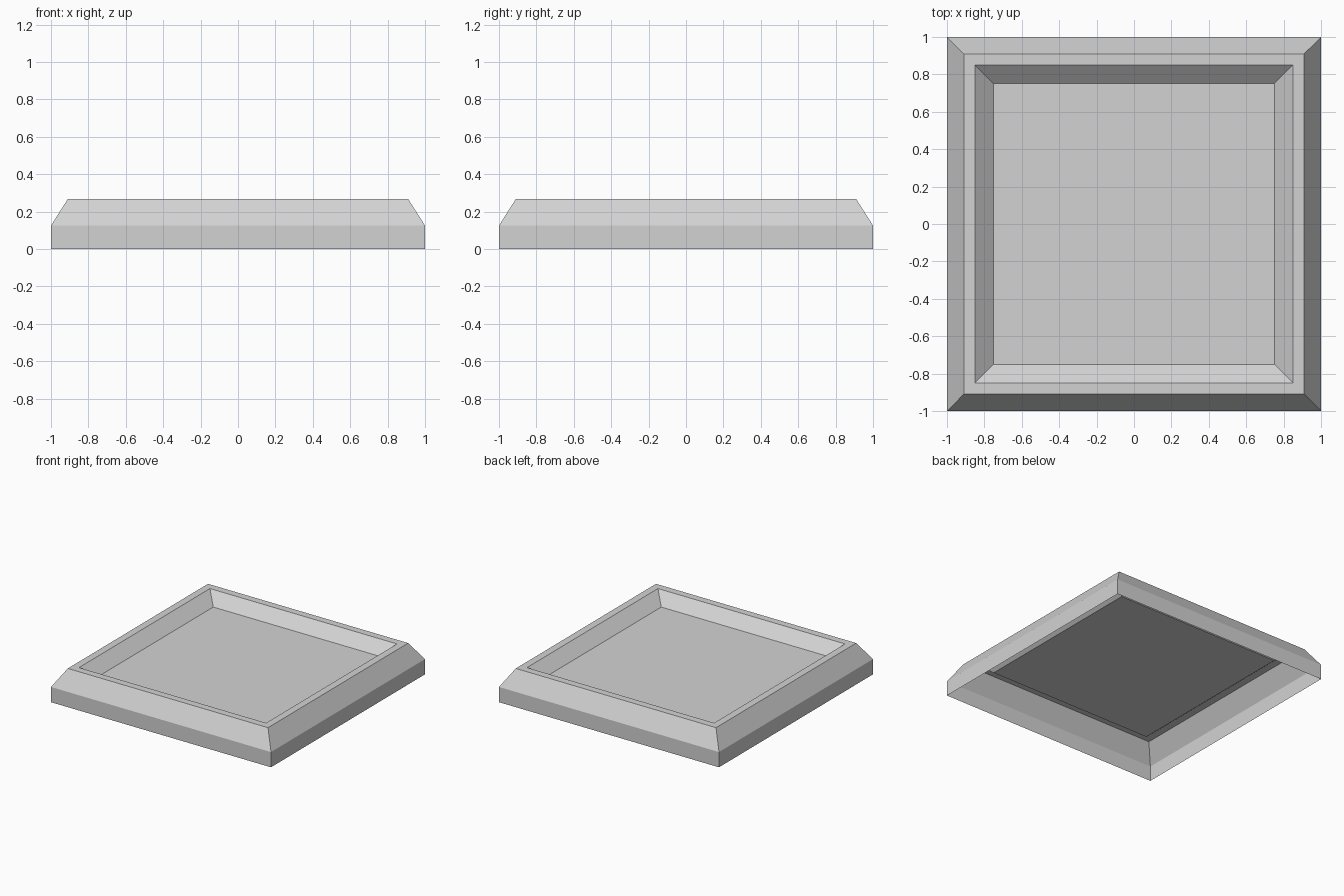
import bpy
import bmesh

# Remove the default cube
cube = bpy.data.objects.get("Cube")
if cube:
    bpy.data.objects.remove(cube, do_unlink=True)

# Single plain grey
grey = bpy.data.materials.new("light_grey")
grey.use_nodes = True
colour = (0.65, 0.65, 0.65, 1.0)
grey.diffuse_color = colour
grey.node_tree.nodes["Principled BSDF"].inputs["Base Color"].default_value = colour

# Profile from base edge to recessed floor: (half width, height)
PROFILE = [
    (1.0, 0.0),      # open base edge
    (1.0, 0.125),    # top of upright side
    (0.91, 0.267),   # outer edge of rim
    (0.85, 0.267),   # inner edge of rim
    (0.75, 0.18),    # edge of recessed floor
]
CORNERS = [(-1, -1), (1, -1), (1, 1), (-1, 1)]


def square_ring(bm, half, z):
    return [bm.verts.new((x * half, y * half, z)) for x, y in CORNERS]


# Thin shell, open underneath
bm = bmesh.new()
rings = [square_ring(bm, half, z) for half, z in PROFILE]
for lower, upper in zip(rings, rings[1:]):
    for i in range(4):
        j = (i + 1) % 4
        bm.faces.new((lower[i], lower[j], upper[j], upper[i]))
bm.faces.new(rings[-1])

mesh = bpy.data.meshes.new("recessed_floor_plate")
bm.to_mesh(mesh)
bm.free()
mesh.materials.append(grey)
plate = bpy.data.objects.new("recessed_floor_plate", mesh)
bpy.context.collection.objects.link(plate)
